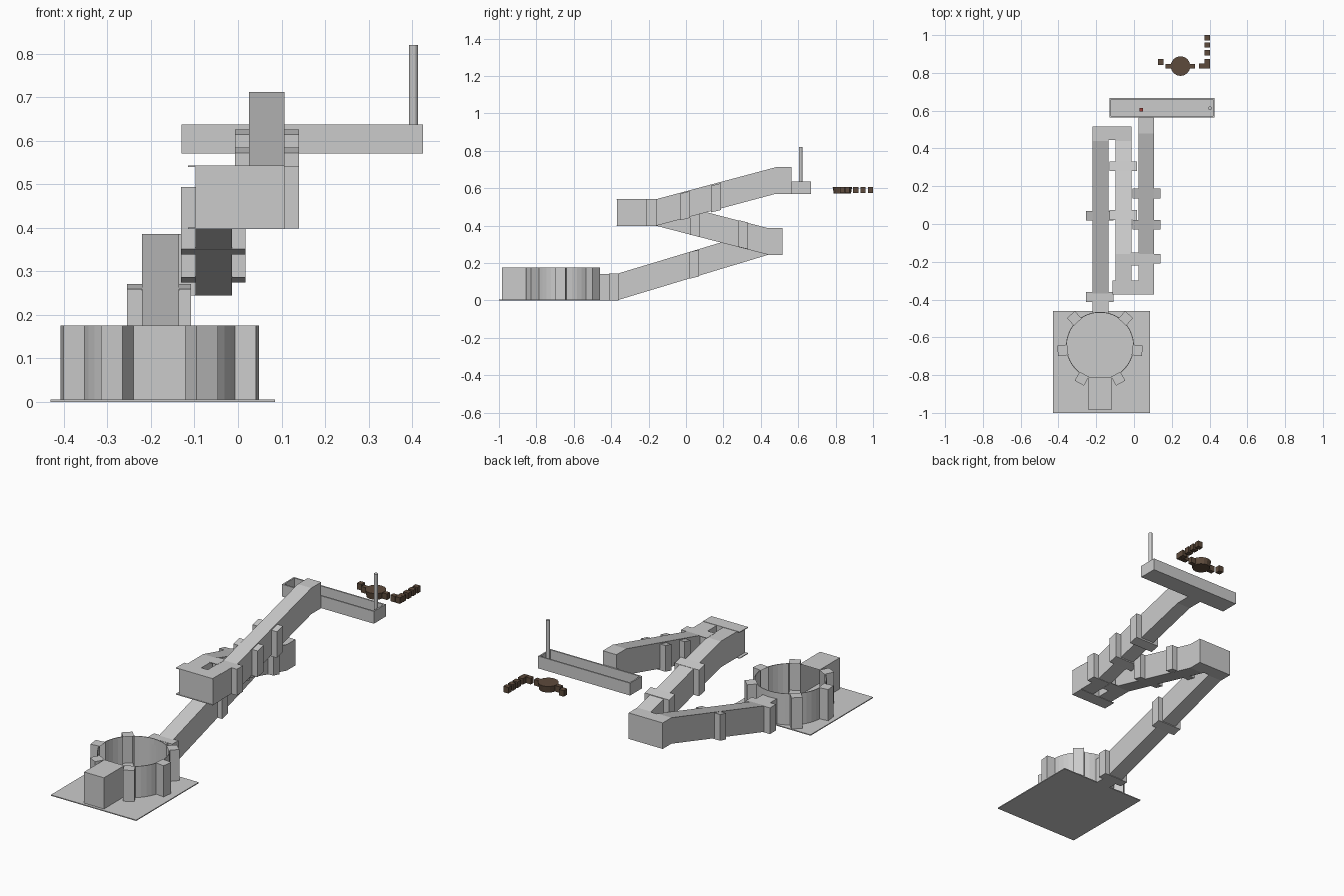
import bpy, bmesh, math
from mathutils import Vector

if "Cube" in bpy.data.objects:
    bpy.data.objects.remove(bpy.data.objects["Cube"])

brown = bpy.data.materials.new("brown_stone")
brown.diffuse_color = (0.11, 0.07, 0.045, 1)
brown.use_nodes = True
brown.node_tree.nodes["Principled BSDF"].inputs["Base Color"].default_value = brown.diffuse_color
red = bpy.data.materials.new("red_marker")
red.diffuse_color = (0.35, 0.05, 0.04, 1)
red.use_nodes = True
red.node_tree.nodes["Principled BSDF"].inputs["Base Color"].default_value = red.diffuse_color


def finish(name, bm, mat=None, fix=True):
    if fix:
        bmesh.ops.recalc_face_normals(bm, faces=bm.faces[:])
    me = bpy.data.meshes.new(name)
    bm.to_mesh(me)
    bm.free()
    ob = bpy.data.objects.new(name, me)
    bpy.context.collection.objects.link(ob)
    if mat:
        me.materials.append(mat)
    return ob


def box(name, x0, x1, y0, y1, z0, z1, mat=None, drop=None):
    bm = bmesh.new()
    bmesh.ops.create_cube(bm, size=1)
    for v in bm.verts:
        v.co = Vector((x0 if v.co.x < 0 else x1, y0 if v.co.y < 0 else y1,
                       z0 if v.co.z < 0 else z1))
    if drop:
        bm.normal_update()
        bmesh.ops.delete(bm, geom=[f for f in bm.faces if f.normal.dot(Vector(drop)) > 0.9],
                         context='FACES_ONLY')
    return finish(name, bm, mat, fix=drop is None)


def corridor(name, x0, x1, line, h):
    """Side profile (y, z floor line) given height h, extruded along x."""
    prof = line + [(y, z + h) for y, z in reversed(line)]
    bm = bmesh.new()
    face = bm.faces.new([bm.verts.new((x0, y, z)) for y, z in prof])
    r = bmesh.ops.extrude_face_region(bm, geom=[face])
    for v in r['geom']:
        if isinstance(v, bmesh.types.BMVert):
            v.co.x = x1
    return finish(name, bm)


# floor plate under the round room
box("floor_plate", -0.43, 0.085, -1.0, -0.46, 0.0, 0.005)

# round room: wall arcs broken by niches
CX, CY, R, H = -0.18, -0.645, 0.18, 0.175
niches = [-61, -7, 47, 133, 187, 241]
openings = sorted([(math.radians(a), 0.16) for a in niches]
                  + [(math.radians(270), 0.34)], key=lambda o: o[0])
bm = bmesh.new()
T = 0.004
for i, (a, da) in enumerate(openings):
    b, db = openings[(i + 1) % len(openings)]
    if i == len(openings) - 1:
        b += math.tau
    s, e = a + da, b - db
    if e - s < 0.02:
        continue
    n = max(2, round((e - s) / 0.15))
    rows = []
    for k in range(n + 1):
        t = s + (e - s) * k / n
        c, d = math.cos(t), math.sin(t)
        rows.append([bm.verts.new((CX + r * c, CY + r * d, z))
                     for r, z in ((R, 0), (R, H), (R - T, H), (R - T, 0))])
    for p, q in zip(rows, rows[1:]):
        for k in range(4):
            bm.faces.new((p[k], q[k], q[(k + 1) % 4], p[(k + 1) % 4]))
    bm.faces.new(rows[0])
    bm.faces.new(rows[-1][::-1])
finish("round_wall", bm)

# wall niches, open towards the room
for a in niches:
    ob = box("wall_niche", R - 0.008, 0.226, -0.028, 0.028, 0.002, H, drop=(-1, 0, 0))
    ob.location = (CX, CY, 0)
    ob.rotation_euler.z = math.radians(a)
box("entrance_porch", -0.24, -0.12, -0.985, -0.81, 0.0, H, drop=(0, 1, 0))

# three ramps with their landings
HC = 0.142
corridor("lower_ramp", -0.22, -0.135,
         [(-0.47, 0.0), (-0.37, 0.0), (0.44, 0.244), (0.515, 0.244)], HC)
box("lower_landing", -0.14, -0.095, 0.445, 0.515, 0.244, 0.386)
corridor("middle_ramp", -0.098, -0.014,
         [(-0.37, 0.399), (-0.16, 0.399), (0.44, 0.244), (0.515, 0.244)], HC)
box("upper_landing", -0.02, 0.03, -0.37, -0.30, 0.399, 0.541)
corridor("upper_ramp", 0.025, 0.107,
         [(-0.37, 0.399), (-0.16, 0.399), (0.48, 0.57), (0.565, 0.57)], HC)
for z in (0.397, 0.539):
    box("landing_slab", -0.115, 0.107, -0.372, -0.30, z, z + 0.004)
    box("landing_bridge", -0.02, 0.03, -0.22, -0.15, z, z + 0.003)

# collars around the ramps: x range, y start, z bottom
for x0, x1, y, z in [(-0.255, -0.108, -0.412, 0.0), (-0.255, -0.108, 0.018, 0.122),
                     (-0.131, 0.017, 0.28, 0.28), (-0.131, 0.017, 0.022, 0.345),
                     (-0.007, 0.14, -0.21, 0.398), (-0.007, 0.14, -0.03, 0.435),
                     (-0.007, 0.14, 0.135, 0.477)]:
    slope = 0.0 if y < -0.1 else (0.012 if x0 != -0.131 else -0.012)
    corridor("ramp_collar", x0, x1,
             [(y, z - slope / 2), (y + 0.052, z + slope / 2)], 0.143)

# open-topped balcony
X0, X1, Y0, Y1, Z0, Z1, W = -0.13, 0.425, 0.565, 0.668, 0.57, 0.637, 0.008
box("balcony_floor", X0, X1, Y0, Y1, Z0, Z0 + 0.006)
for y in (Y0, Y1 - W):
    box("balcony_long_wall", X0, X1, y, y + W, Z0, Z1)
for x in (X0, X1 - W):
    box("balcony_end_wall", x, x + W, Y0 + W, Y1 - W, Z0, Z1)
box("small_marker", 0.03, 0.048, 0.595, 0.613, 0.576, 0.60, red)

# pole on the balcony
bm = bmesh.new()
bmesh.ops.create_cone(bm, cap_ends=True, segments=12, radius1=0.01, radius2=0.01, depth=0.25)
finish("pole", bm).location = (0.403, 0.613, 0.695)

# floating stone path beyond the balcony
bm = bmesh.new()
bmesh.ops.create_cone(bm, cap_ends=True, segments=16, radius1=0.046, radius2=0.052, depth=0.036)
finish("round_stone", bm, brown).location = (0.246, 0.836, 0.589)
for x, y, w, d in [(0.182, 0.836, 0.03, 0.024), (0.141, 0.858, 0.028, 0.03),
                   (0.308, 0.836, 0.03, 0.024), (0.358, 0.836, 0.03, 0.025),
                   (0.388, 0.836, 0.027, 0.025), (0.388, 0.862, 0.03, 0.025),
                   (0.388, 0.907, 0.03, 0.03), (0.388, 0.947, 0.03, 0.027),
                   (0.388, 0.986, 0.03, 0.027)]:
    box("path_stone", x - w / 2, x + w / 2, y - d / 2, y + d / 2, 0.573, 0.606, brown)
